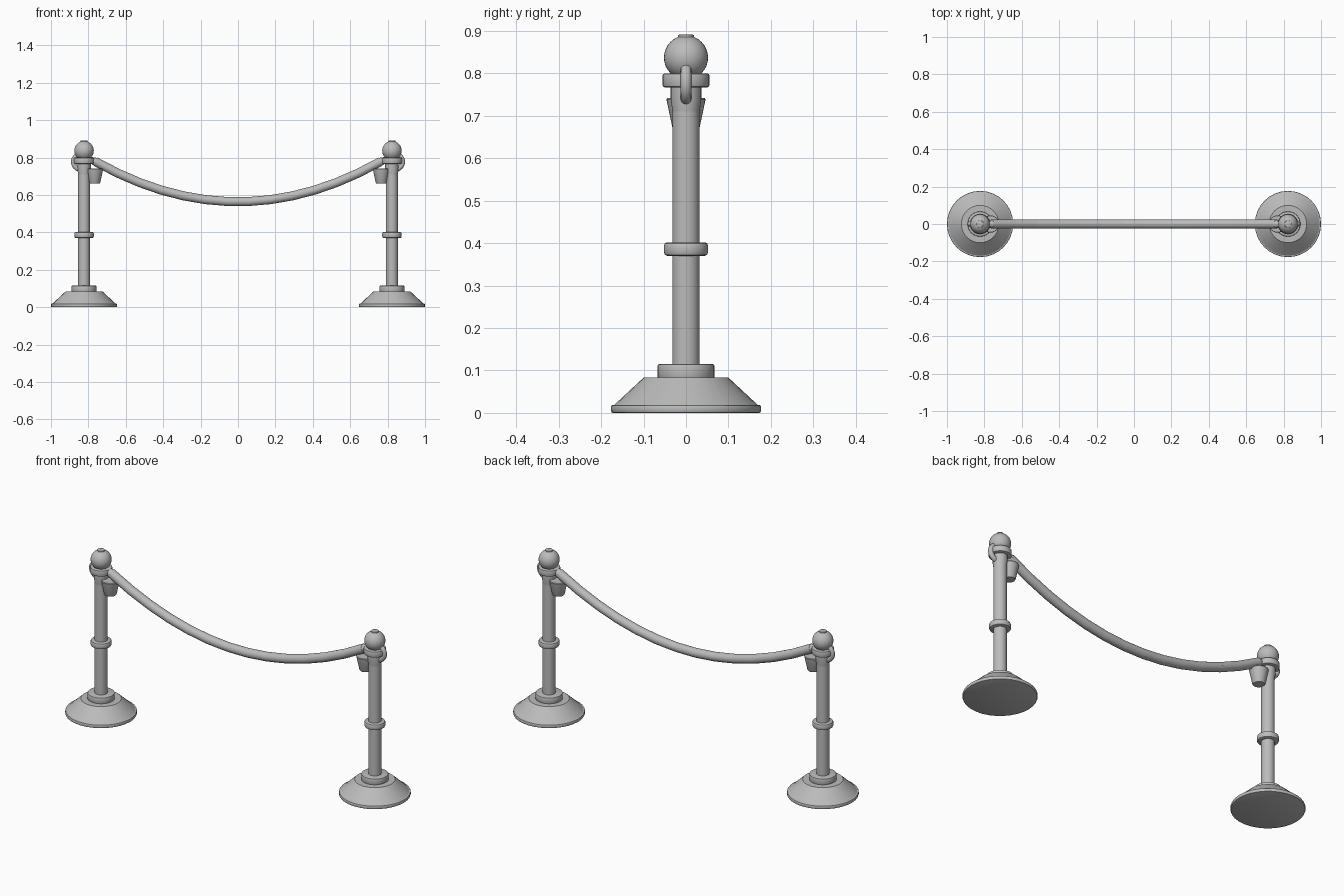
import bpy
import math
from mathutils import Vector

cube = bpy.data.objects.get("Cube")
if cube:
    bpy.data.objects.remove(cube, do_unlink=True)

grey = bpy.data.materials.new("plain_grey")
grey.use_nodes = True
colour = (0.5, 0.5, 0.5, 1)
grey.diffuse_color = colour
grey.node_tree.nodes["Principled BSDF"].inputs["Base Color"].default_value = colour


def finish(obj, name):
    obj.name = name
    obj.data.materials.append(grey)
    bpy.ops.object.select_all(action='DESELECT')
    obj.select_set(True)
    bpy.context.view_layer.objects.active = obj
    bpy.ops.object.shade_smooth_by_angle(angle=math.radians(35))
    return obj


def lathe(name, x, profile, sides=32):
    """Closed solid turned round a vertical axis, profile given as (radius, z)."""
    verts, faces = [], []
    for r, z in profile:
        for i in range(sides):
            a = 2 * math.pi * i / sides
            verts.append((r * math.cos(a), r * math.sin(a), z))
    for k in range(len(profile) - 1):
        for i in range(sides):
            j = (i + 1) % sides
            faces.append((k * sides + i, k * sides + j,
                          (k + 1) * sides + j, (k + 1) * sides + i))
    faces.append(tuple(reversed(range(sides))))
    top = (len(profile) - 1) * sides
    faces.append(tuple(range(top, top + sides)))
    mesh = bpy.data.meshes.new(name)
    mesh.from_pydata(verts, [], faces)
    obj = bpy.data.objects.new(name, mesh)
    bpy.context.collection.objects.link(obj)
    obj.location.x = x
    return finish(obj, name)


def disc(name, x, r, z0, z1, b):
    """Short cylinder with softened rims."""
    return lathe(name, x, [(r - b, z0), (r - b * 0.3, z0 + b * 0.3), (r, z0 + b),
                           (r, z1 - b), (r - b * 0.3, z1 - b * 0.3), (r - b, z1)])


def rod(name, a, b, r1, r2):
    d = b - a
    bpy.ops.mesh.primitive_cone_add(vertices=20, radius1=r1, radius2=r2,
                                    depth=d.length, location=(a + b) / 2,
                                    rotation=d.to_track_quat('Z', 'Y').to_euler())
    return finish(bpy.context.object, name)


def rope_point(x):
    return Vector((x, 0, 0.564 + 0.37 * x * x))


# Two mirrored posts
for side, label in ((1, "left"), (-1, "right")):
    x = side * 0.823
    disc(label + "_base_plate", x, 0.177, 0, 0.019, 0.005)
    lathe(label + "_base_cone", x, [(0.170, 0.018), (0.100, 0.083)])
    disc(label + "_base_collar", x, 0.067, 0.08, 0.115, 0.004)
    lathe(label + "_shaft", x, [(0.032, 0.11), (0.032, 0.80)])
    disc(label + "_middle_band", x, 0.052, 0.37, 0.402, 0.008)
    lathe(label + "_neck", x, [(0.032, 0.71), (0.036, 0.74), (0.036, 0.77)])
    disc(label + "_top_band", x, 0.055, 0.767, 0.80, 0.005)
    bpy.ops.mesh.primitive_uv_sphere_add(segments=32, ring_count=16, radius=0.052,
                                         location=(x, 0, 0.837))
    finish(bpy.context.object, label + "_ball")
    disc(label + "_ball_cap", x, 0.019, 0.88, 0.891, 0.003)

    # Upright ring on the outer side
    bpy.ops.mesh.primitive_torus_add(major_radius=0.040, minor_radius=0.013,
                                     major_segments=32, minor_segments=12,
                                     location=(side * 0.840, 0, 0.777),
                                     rotation=(math.pi / 2, 0, 0))
    finish(bpy.context.object, label + "_ring")

    # Tapered cup under the rope end
    lathe(label + "_cup", side * 0.767,
          [(0.028, 0.662), (0.031, 0.667), (0.046, 0.738), (0.044, 0.742)])

    # Narrow tip joining the rope to the post
    rod(label + "_rope_tip", rope_point(side * 0.755), Vector((side * 0.805, 0, 0.795)),
        0.024, 0.012)

# Sagging rope of overlapping straight lengths
count, reach = 13, 0.76
for i in range(count):
    a = rope_point(-reach + 2 * reach * i / count)
    b = rope_point(-reach + 2 * reach * (i + 1) / count)
    lap = (b - a).normalized() * 0.001
    rod("rope_length_%d" % (i + 1), a - lap, b + lap, 0.024, 0.024)
